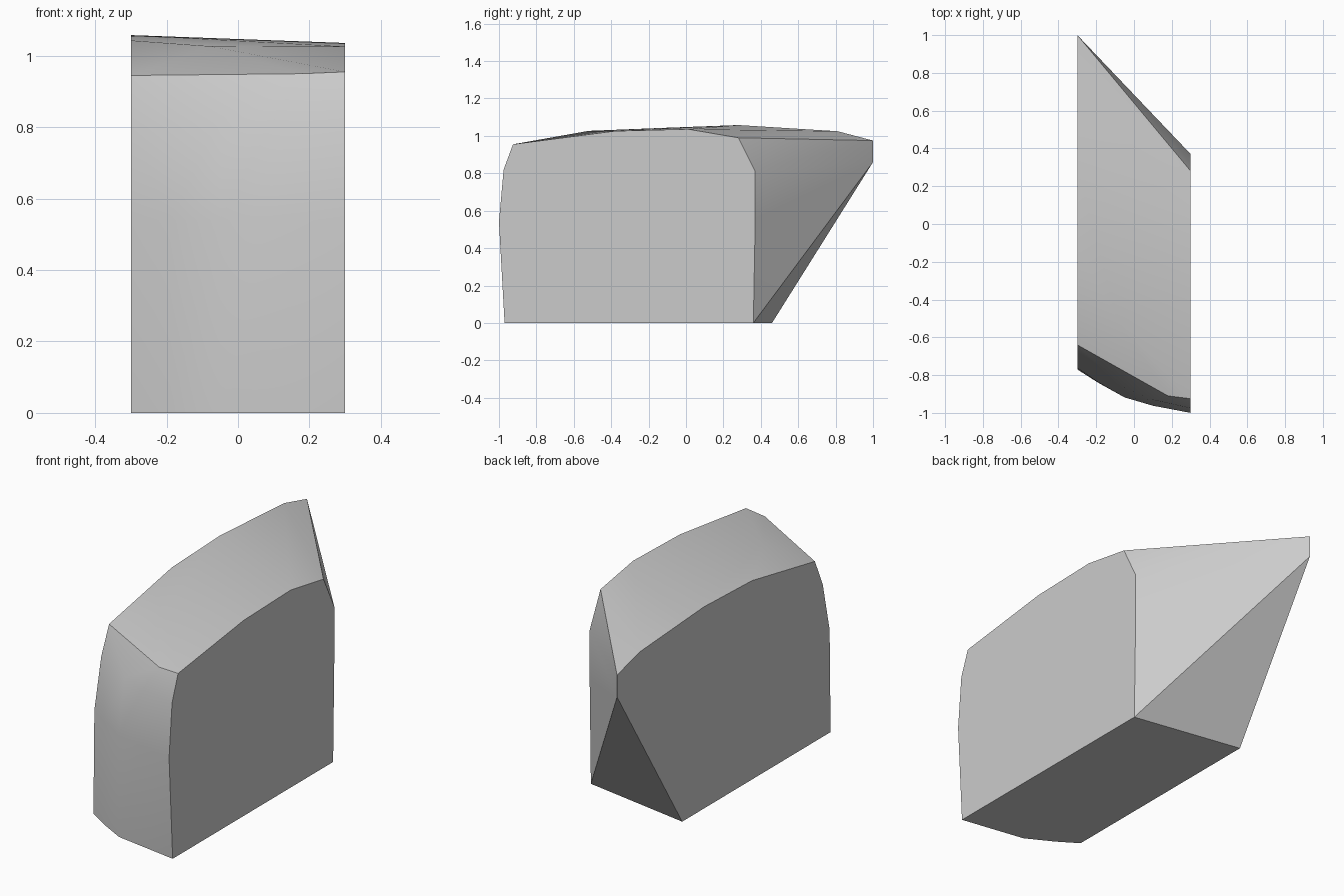
import bpy, bmesh, math

cube = bpy.data.objects.get("Cube")
if cube:
    bpy.data.objects.remove(cube, do_unlink=True)

# Plain grey stone
grey = bpy.data.materials.new("stone_grey")
grey.use_nodes = True
colour = (0.6, 0.6, 0.6, 1)
grey.diffuse_color = colour
grey.node_tree.nodes["Principled BSDF"].inputs["Base Color"].default_value = colour

HALF = 0.3

# Flat left cap outline (y, z)
left_cap = [(-0.97, 0), (-1, 0.54), (-0.975, 0.82), (-0.925, 0.955),
            (-0.38, 1.026), (0.01, 1.036), (0.28, 0.99), (0.37, 0.81),
            (0.37, 0.55), (0.36, 0)]
# Flat right cap outline (y, z), shifted back and raked at the rear
right_cap = [(-0.77, 0), (-0.762, 0.54), (-0.705, 0.8), (-0.64, 0.945),
             (-0.12, 1.043), (0.28, 1.058), (0.81, 1.025), (1, 0.975),
             (1, 0.86), (0.46, 0)]
# Bulge of the rounded front and its upper shoulder (x, y, z)
bulge = [(-0.19, -0.84, 0), (-0.05, -0.915, 0),
         (-0.19, -0.838, 0.54), (-0.05, -0.918, 0.54), (0.1, -0.962, 0.54),
         (-0.05, -0.868, 0.82), (0.1, -0.93, 0.82),
         (0.18, -0.91, 0.95), (-0.08, -0.52, 1.027)]

points = [(HALF, y, z) for y, z in left_cap]
points += [(-HALF, y, z) for y, z in right_cap] + bulge

# Wrap the outlines in one convex skin and merge its flat areas
bm = bmesh.new()
verts = [bm.verts.new(p) for p in points]
bmesh.ops.convex_hull(bm, input=verts)
loose = [v for v in bm.verts if not v.link_faces]
bmesh.ops.delete(bm, geom=loose, context="VERTS")
bmesh.ops.dissolve_limit(bm, angle_limit=math.radians(0.5),
                         verts=bm.verts[:], edges=bm.edges[:])
bmesh.ops.recalc_face_normals(bm, faces=bm.faces[:])

mesh = bpy.data.meshes.new("stone_block")
bm.to_mesh(mesh)
bm.free()
mesh.materials.append(grey)
block = bpy.data.objects.new("stone_block", mesh)
bpy.context.collection.objects.link(block)

# Soft rounded skin, crisp cap edges
bpy.ops.object.select_all(action="DESELECT")
block.select_set(True)
bpy.context.view_layer.objects.active = block
bpy.ops.object.shade_smooth_by_angle(angle=math.radians(35))
